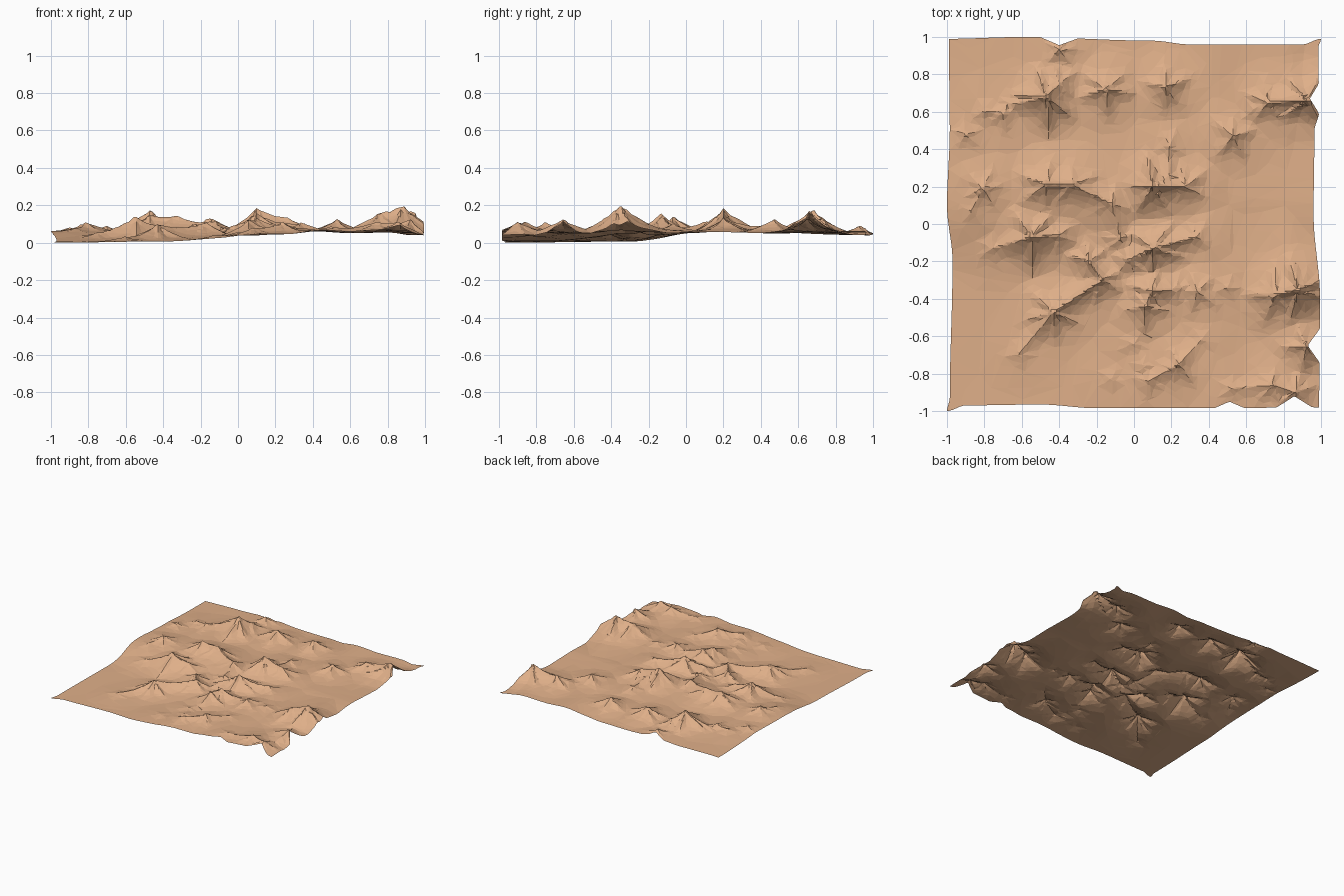
import bpy, bmesh, math, random

if "Cube" in bpy.data.objects:
    bpy.data.objects.remove(bpy.data.objects["Cube"])

random.seed(4)
N = 140

# Ridge crests: chains of (x, y, z)
RIDGES = [
    [(-.40, .93, .10)],
    [(-.64, .64, .09), (-.47, .68, .185), (-.40, .75, .12)],
    [(-.80, .60, .085), (-.70, .59, .10)],
    [(-.90, .48, .09)],
    [(-.15, .72, .145)],
    [(.17, .73, .14)],
    [(.64, .61, .09), (.72, .65, .14), (.93, .66, .18)],
    [(.53, .47, .135)],
    [(.19, .42, .10), (.18, .25, .12)],
    [(-.87, .07, .085), (-.81, .19, .12)],
    [(-.47, .21, .16), (-.33, .21, .155), (-.12, .11, .125), (-.07, -.08, .09)],
    [(.10, .20, .19), (.28, .20, .14)],
    [(-.76, -.13, .06), (-.55, -.07, .15), (-.40, -.06, .10)],
    [(-.61, -.69, .04), (-.43, -.47, .11), (-.17, -.30, .12), (-.24, -.20, .11)],
    [(-.03, -.19, .10), (.10, -.13, .165), (.34, -.07, .11)],
    [(.06, -.44, .13), (.10, -.36, .14), (.22, -.35, .10)],
    [(.34, -.36, .12)],
    [(.50, -.34, .095)],
    [(.75, -.38, .17), (.88, -.35, .21)],
    [(0, -.64, .065), (.05, -.76, .07)],
    [(.08, -.84, .09), (.24, -.75, .12), (.36, -.62, .085)],
    [(-.12, -.83, .05)],
    [(.52, -.88, .09), (.74, -.86, .12), (.86, -.90, .12)],
    [(.92, -.66, .135)],
]


def interp(pts, t):
    """Smooth interpolation through (position, value) points."""
    for (a, u), (b, v) in zip(pts, pts[1:]):
        if t <= b:
            k = max(0, (t - a) / (b - a))
            return u + (v - u) * k * k * (3 - 2 * k)
    return pts[-1][1]


def bump(t, centre, width):
    return max(0, 1 - abs(t - centre) / width)


# Gently tilted desert floor
FLOOR_X = [(-1, .005), (-.4, .012), (.25, .05), (.42, .066), (.6, .056), (.8, .06), (1, .035)]
FLOOR_Y = [(-1, .005), (-.3, .012), (.15, .062), (.6, .052), (1, .045)]


def floor_z(x, y):
    a, b = interp(FLOOR_X, x), interp(FLOOR_Y, y)
    roll = .004 * max(0, math.sin(5 * x + 2 * y) * math.sin(4 * y - x))
    # low rise along the right-hand side
    rise = .03 * math.exp(-((x - .95) / .25) ** 2 - ((y + .28) / .25) ** 2)
    return max(a, b) + roll + rise


# Crest segments (a, b, foot radius, slope factor), with thin spurs off each crest point
segments = []
for chain in RIDGES:
    pairs = list(zip(chain, chain[1:])) or [(chain[0], chain[0])]
    segments += [(a, b, .03, .62) for a, b in pairs]
    for p in chain:
        lift = max(.01, p[2] - floor_z(p[0], p[1]))
        start = random.uniform(0, math.tau)
        for k in range(5):
            ang = start + k * math.tau / 5 + random.uniform(-.3, .3)
            d = .06 + lift * random.uniform(.5, 1)
            q = (p[0] + d * math.cos(ang), p[1] + d * math.sin(ang))
            segments.append((p, (*q, floor_z(*q) + lift * .1), .025, .35))


def height(x, y):
    base = floor_z(x, y)
    best, skirt = 0, 0
    for a, b, foot, slope in segments:
        if abs(x - a[0]) > .42 or abs(y - a[1]) > .42:
            continue
        dx, dy = b[0] - a[0], b[1] - a[1]
        k = ((x - a[0]) * dx + (y - a[1]) * dy) / (dx * dx + dy * dy + 1e-9)
        k = min(1, max(0, k))
        d = math.hypot(x - a[0] - k * dx, y - a[1] - k * dy)
        if d > .26:
            continue
        # crest line sags between its end points
        lift = a[2] + (b[2] - a[2]) * k - .1 * k * (1 - k) * abs(a[2] - b[2]) - base
        if foot == .03:
            lift -= .3 * k * (1 - k) * math.hypot(dx, dy)
        if lift > 0:
            t = d / (foot + slope * lift + .03)
            if t < 1:
                best = max(best, lift * (1 - t) ** 1.7)
            if foot == .03:
                skirt = max(skirt, .28 * lift * (1 - (d / .26) ** 2) ** 2)
    return base + max(best, skirt + .6 * best)  # broad dune skirt under the crest


# Ragged sheet outline
def edges_x(y):
    left = interp([(-1, -1), (-.93, -.985), (-.2, -.97), (.1, -1), (.5, -.985), (1, -.99)], y)
    right = interp([(-1, .99), (-.4, .995), (.05, .96), (.5, .965), (.6, .99), (.95, .985), (1, 1)], y)
    return left, right - .065 * bump(y, -.65, .09) - .05 * bump(y, .67, .08)


def edges_y(x):
    front = interp([(-1, -1), (-.9, -.97), (-.5, -.965), (-.2, -.985), (.4, -.985), (1, -.98)], x)
    back = interp([(-1, .99), (-.6, 1), (.1, .98), (.3, .96), (.9, .96), (1, .99)], x)
    return (front + .035 * bump(x, .51, .08) + .06 * bump(x, .86, .1),
            back - .04 * bump(x, -.40, .1))


def pull(t, lo, hi):
    """Shift only the rim of the grid to the ragged outline."""
    w = max(0, (abs(t) - .8) / .2)
    target = lo if t < 0 else hi
    return t + (target - math.copysign(1, t)) * w


# Terrain sheet
bm = bmesh.new()
bmesh.ops.create_grid(bm, x_segments=N, y_segments=N, size=1)
for v in bm.verts:
    x, y = v.co.x, v.co.y
    v.co.x = pull(x, *edges_x(y))
    v.co.y = pull(y, *edges_y(x))
    v.co.z = height(v.co.x, v.co.y)
low = min(v.co.z for v in bm.verts)
for v in bm.verts:
    v.co.z -= low
mesh = bpy.data.meshes.new("desert_terrain")
bm.to_mesh(mesh)
bm.free()
terrain = bpy.data.objects.new("desert_terrain", mesh)
bpy.context.collection.objects.link(terrain)

# Faceted low-poly look
facets = terrain.modifiers.new("facets", 'DECIMATE')
facets.ratio = .12

# Sand colour
sand = bpy.data.materials.new("sand")
sand.diffuse_color = (.74, .43, .25, 1)
sand.use_nodes = True
sand.node_tree.nodes["Principled BSDF"].inputs["Base Color"].default_value = sand.diffuse_color
mesh.materials.append(sand)
